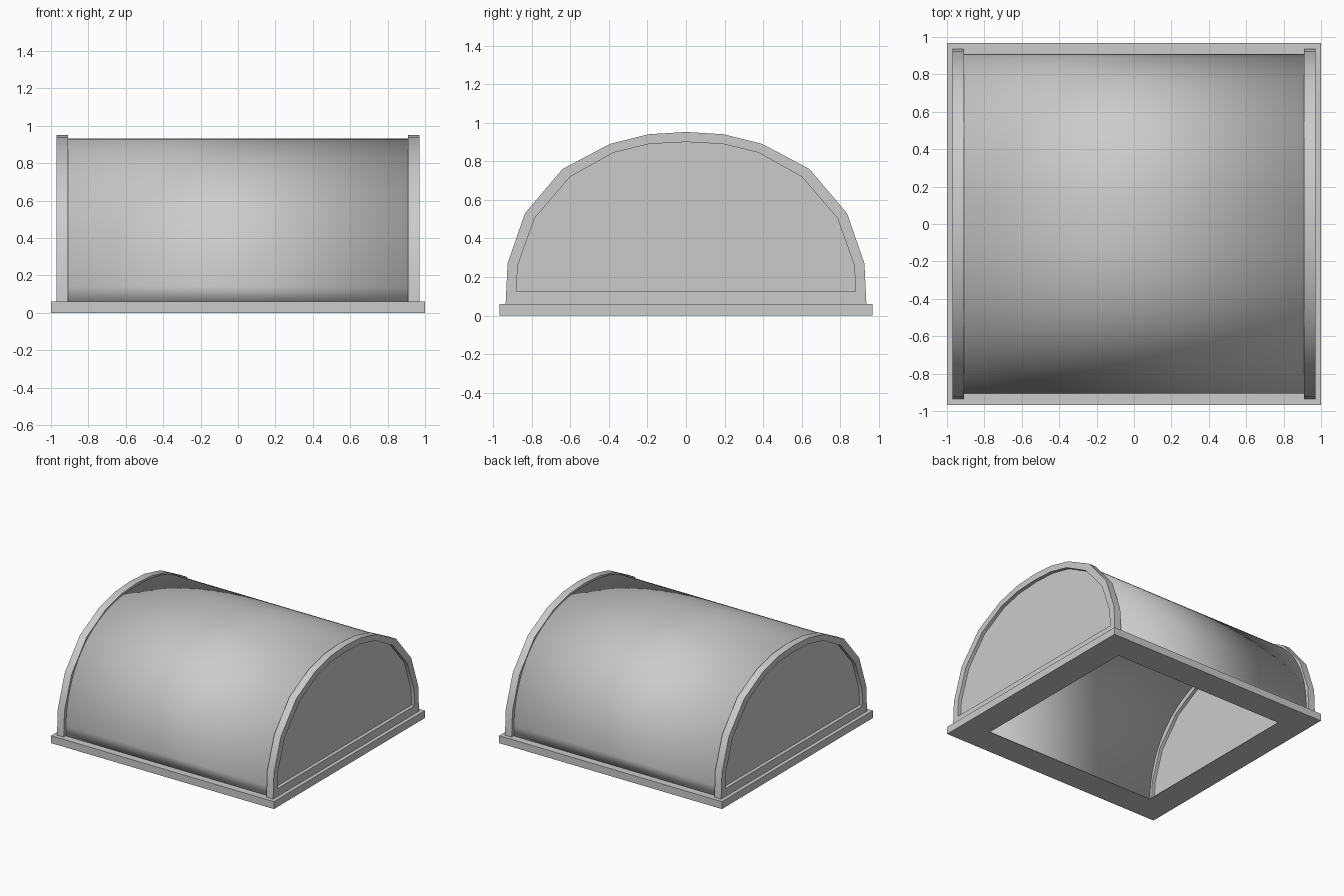
import bpy
import bmesh
import math

cube = bpy.data.objects.get("Cube")
if cube:
    bpy.data.objects.remove(cube, do_unlink=True)

grey = bpy.data.materials.new("light_grey")
grey.use_nodes = True
colour = (0.6, 0.6, 0.6, 1)
grey.diffuse_color = colour
grey.node_tree.nodes["Principled BSDF"].inputs["Base Color"].default_value = colour


def make_object(name, bm, smooth=False):
    bmesh.ops.recalc_face_normals(bm, faces=bm.faces)
    mesh = bpy.data.meshes.new(name)
    bm.to_mesh(mesh)
    bm.free()
    mesh.materials.append(grey)
    obj = bpy.data.objects.new(name, mesh)
    bpy.context.collection.objects.link(obj)
    if smooth:
        bpy.ops.object.select_all(action="DESELECT")
        obj.select_set(True)
        bpy.context.view_layer.objects.active = obj
        bpy.ops.object.shade_smooth_by_angle(angle=math.radians(30))
    return obj


def bridge(bm, loops, around=True, along=True):
    """Join loops of points into quads, closed around each loop and/or along the loops."""
    rows = [[bm.verts.new(p) for p in loop] for loop in loops]
    n, m = len(rows), len(rows[0])
    for i in range(n if along else n - 1):
        for j in range(m if around else m - 1):
            a, b = rows[i], rows[(i + 1) % n]
            k = (j + 1) % m
            bm.faces.new((a[j], a[k], b[k], b[j]))
    return rows


def full_arch(half):
    """Mirror half an arch, listed from the foot to the crown."""
    return half + [(-y, z) for y, z in reversed(half[:-1])]


# Base frame: raised curb with a thin inward flange underneath
half_x, half_y = 1.0, 0.967
section = [(0, 0), (0, 0.06), (0.09, 0.06), (0.09, 0.004), (0.225, 0.004), (0.225, 0)]
bm = bmesh.new()
bridge(bm, [[(sx * (half_x - inset), sy * (half_y - inset), z)
             for sx, sy in ((1, 1), (-1, 1), (-1, -1), (1, -1))]
            for inset, z in section])
make_object("base_frame", bm)

# Curved roof sheet: smooth superelliptical barrel
steps, power = 48, 2 / 2.3
arch = []
for i in range(steps + 1):
    t = math.pi * i / steps
    c, s = math.cos(t), max(math.sin(t), 0)
    arch.append((math.copysign(0.906 * abs(c) ** power, c), 0.058 + 0.872 * s ** power))
bm = bmesh.new()
bridge(bm, [[(x, y, z) for y, z in arch] for x in (-0.93, 0.93)], around=False, along=False)
roof = make_object("barrel_roof", bm, smooth=True)
solid = roof.modifiers.new("sheet_thickness", "SOLIDIFY")
solid.thickness = 0.005
solid.offset = 0

# End ribs and recessed end panels
outer = full_arch([(0.935, 0.06), (0.925, 0.27), (0.835, 0.53), (0.64, 0.76),
                   (0.395, 0.89), (0.195, 0.94), (0, 0.952)])
inner = full_arch([(0.88, 0.124), (0.872, 0.26), (0.785, 0.505), (0.6, 0.72),
                   (0.375, 0.845), (0.19, 0.89), (0, 0.9)])
middle = [((a + c) / 2, (b + d) / 2) for (a, b), (c, d) in zip(outer, inner)]

for side, sign in (("left", 1), ("right", -1)):
    near, far = sign * 0.91, sign * 0.97
    bm = bmesh.new()
    bridge(bm, [[(x, y, z) for y, z in outline]
                for x, outline in ((near, outer), (far, outer), (far, inner), (near, inner))])
    make_object(side + "_end_rib", bm, smooth=True)

    bm = bmesh.new()
    rows = bridge(bm, [[(sign * x, y, z) for y, z in middle] for x in (0.936, 0.942)], along=False)
    for row in rows:
        bm.faces.new(row)
    make_object(side + "_end_panel", bm)
